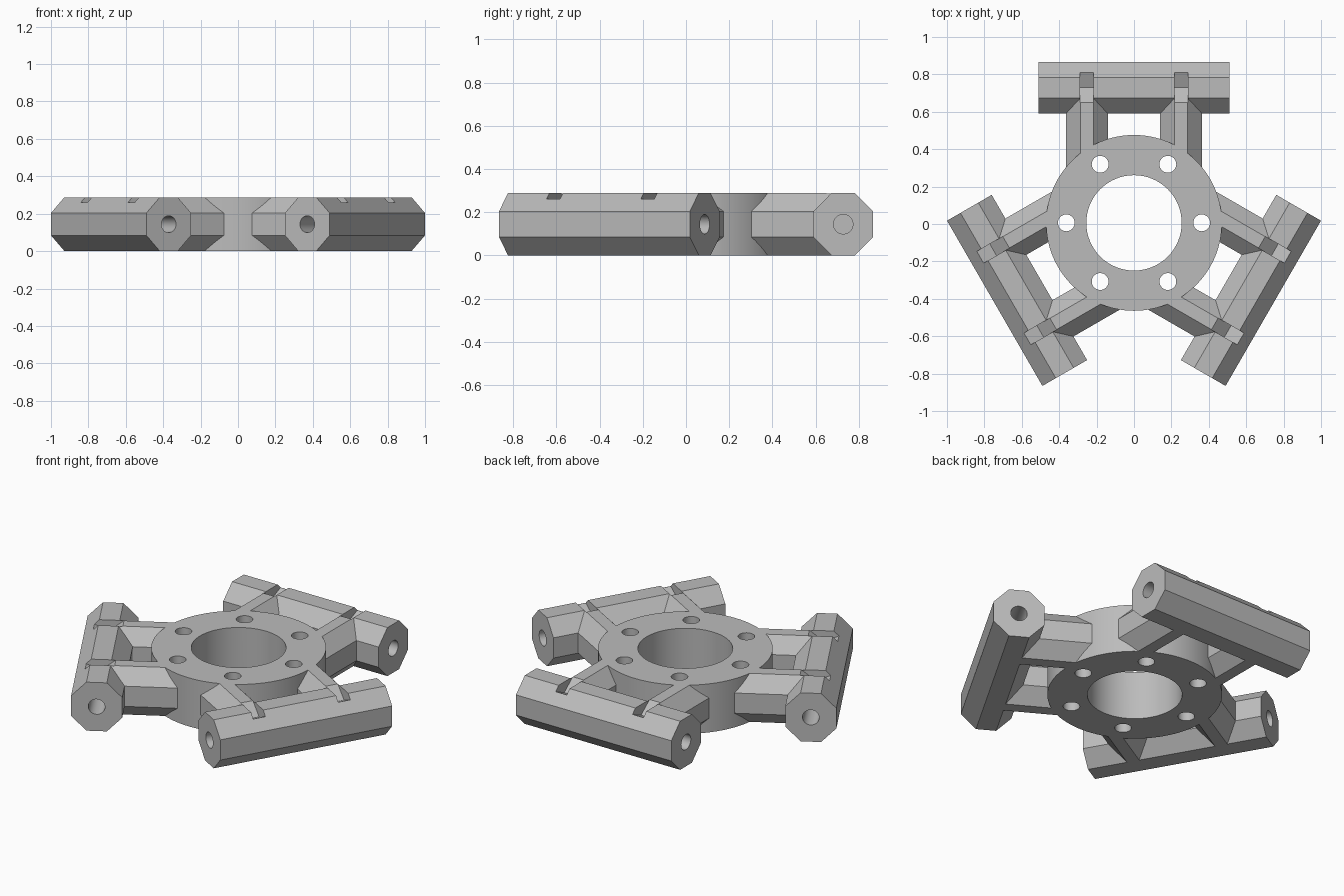
import bpy, bmesh
from math import pi, cos, sin, radians
from mathutils import Matrix, Vector

if "Cube" in bpy.data.objects:
    bpy.data.objects.remove(bpy.data.objects["Cube"])

H = 0.288            # overall height
HUB_Y = 0.006        # hub centre
BAR_V = 0.722        # distance from hub centre to bar axis
ARM_X = 0.252        # sideways offset of each arm
ARM_END = 0.667

grey = bpy.data.materials.new("plain grey")
grey.use_nodes = True
grey.diffuse_color = (0.5, 0.5, 0.5, 1)
grey.node_tree.nodes["Principled BSDF"].inputs["Base Color"].default_value = (0.5, 0.5, 0.5, 1)


def extrude(bm, points, direction):
    """Add a closed prism from a planar loop of points."""
    face = bm.faces.new([bm.verts.new(p) for p in points])
    ext = bmesh.ops.extrude_face_region(bm, geom=[face], use_keep_orig=True)
    verts = [g for g in ext["geom"] if isinstance(g, bmesh.types.BMVert)]
    bmesh.ops.translate(bm, verts=verts, vec=Vector(direction))


def circle(radius, centre, n, plane):
    """Points of a circle lying in the xy or yz plane."""
    out = []
    for i in range(n):
        a, b = radius * cos(2 * pi * i / n), radius * sin(2 * pi * i / n)
        out.append(Vector(centre) + Vector((a, b, 0) if plane == "xy" else (0, a, b)))
    return out


def octagon(half_width, half_flat):
    """Chamfered outline as (sideways, height) pairs."""
    h, s = H / 2, 0.06
    quarter = [(half_width, s), (half_flat, h)]
    pts = quarter + [(-a, b) for a, b in reversed(quarter)]
    pts += [(-a, -b) for a, b in pts]
    return [(a, b + h) for a, b in pts]


def finish(name, bm):
    bmesh.ops.recalc_face_normals(bm, faces=bm.faces)
    mesh = bpy.data.meshes.new(name)
    bm.to_mesh(mesh)
    bm.free()
    mesh.materials.append(grey)
    ob = bpy.data.objects.new(name, mesh)
    bpy.context.collection.objects.link(ob)
    return ob


def cut(ob, cutter):
    """Subtract the cutter and bake the result."""
    mod = ob.modifiers.new("cut", "BOOLEAN")
    mod.operation, mod.solver, mod.object = "DIFFERENCE", "EXACT", cutter
    bpy.context.view_layer.update()
    baked = bpy.data.meshes.new_from_object(ob.evaluated_get(bpy.context.evaluated_depsgraph_get()))
    ob.modifiers.clear()
    ob.data = baked


def smooth(ob):
    bpy.ops.object.select_all(action="DESELECT")
    ob.select_set(True)
    bpy.context.view_layer.objects.active = ob
    bpy.ops.object.shade_smooth_by_angle(angle=radians(30))


# Central ring with bore and six bolt holes
bm = bmesh.new()
extrude(bm, circle(0.47, (0, 0, 0), 96, "xy"), (0, 0, H))
ring = finish("central_ring", bm)
bm = bmesh.new()
extrude(bm, circle(0.255, (0, 0, -0.1), 64, "xy"), (0, 0, 0.5))
for i in range(6):
    a = i * pi / 3
    extrude(bm, circle(0.045, (0.362 * cos(a), 0.362 * sin(a), -0.1), 32, "xy"), (0, 0, 0.5))
hole_cutter = finish("hole_cutter", bm)
cut(ring, hole_cutter)

# Bar
bm = bmesh.new()
extrude(bm, [(-0.51, BAR_V + a, b) for a, b in octagon(0.138, 0.055)], (1.02, 0, 0))
bar = finish("bar_1", bm)

# Pair of arms
bm = bmesh.new()
for side in (-1, 1):
    extrude(bm, [(side * ARM_X + a, 0.27, b) for a, b in octagon(0.112, 0.035)],
            (0, ARM_END - 0.27, 0))
arms = finish("arm_pair_1", bm)

# Cutters: blind holes in the bar ends, V-shaped tie slots, hub clearance
bm = bmesh.new()
for side in (-1, 1):
    extrude(bm, circle(0.045, (side * 0.6, BAR_V, H / 2), 32, "yz"), (-side * 0.39, 0, 0))
end_cutter = finish("end_hole_cutter", bm)
bm = bmesh.new()
slot = [(0.644, H), (0.644, 0.35), (0.804, 0.35), (0.804, 0.26), (0.724, 0.225)]
for side in (-1, 1):
    extrude(bm, [(side * ARM_X - 0.036, v, z) for v, z in slot], (0.072, 0, 0))
slot_cutter = finish("slot_cutter", bm)
bm = bmesh.new()
extrude(bm, circle(0.469, (0, 0, -0.1), 96, "xy"), (0, 0, 0.5))
hub_cutter = finish("hub_cutter", bm)

cut(bar, end_cutter)
cut(bar, slot_cutter)
cut(arms, slot_cutter)
cut(arms, hub_cutter)
for c in (hole_cutter, end_cutter, slot_cutter, hub_cutter):
    bpy.data.objects.remove(c)
for ob in (ring, bar, arms):
    smooth(ob)

# Three-fold repeat around the hub
hub = Matrix.Translation((0, HUB_Y, 0))
ring.matrix_world = hub
for ob, name in ((bar, "bar"), (arms, "arm_pair")):
    ob.matrix_world = hub
    for i in (1, 2):
        copy = ob.copy()
        copy.name = f"{name}_{i + 1}"
        bpy.context.collection.objects.link(copy)
        copy.matrix_world = hub @ Matrix.Rotation(i * 2 * pi / 3, 4, "Z")
